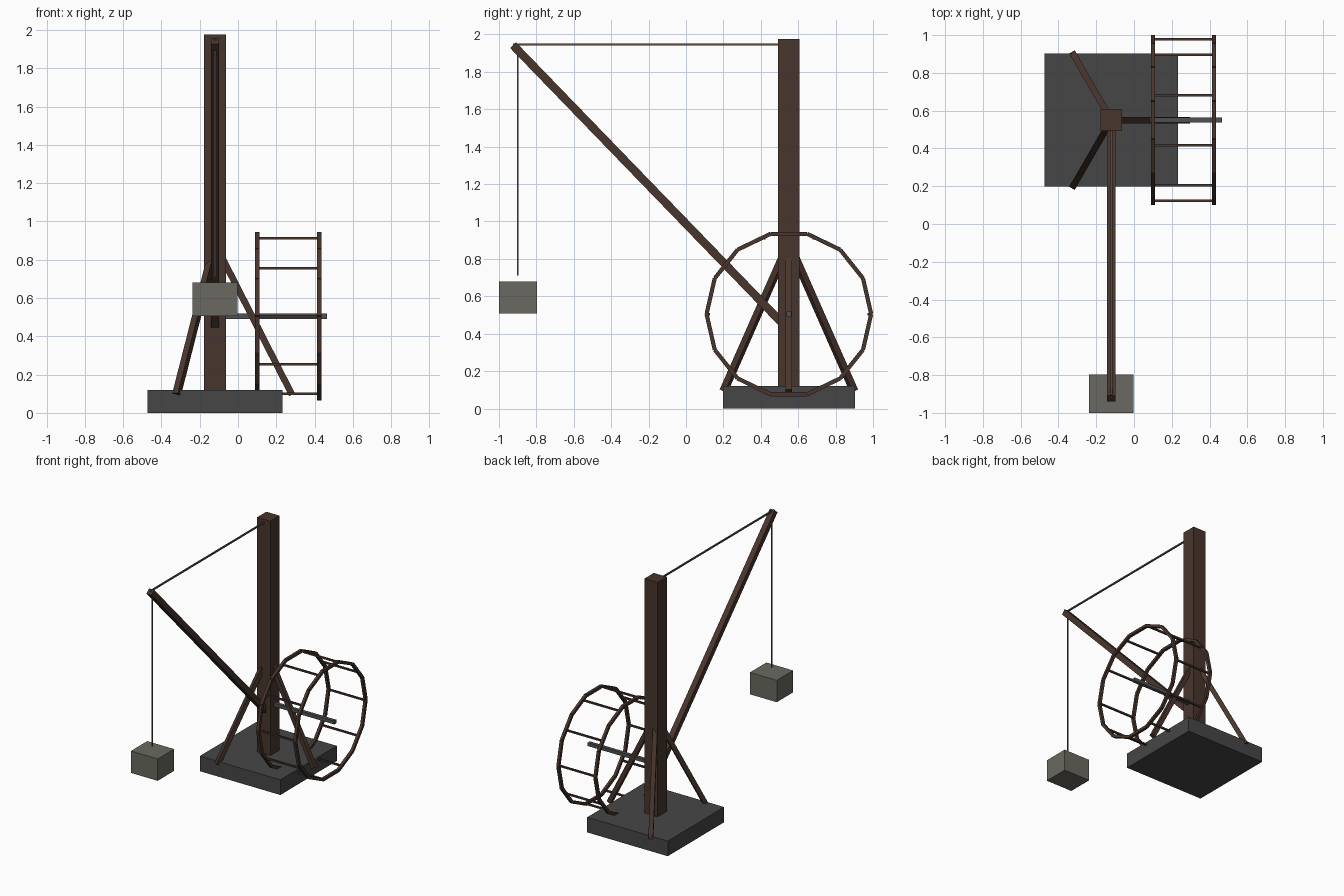
import bpy, bmesh, math
from mathutils import Vector, Matrix

if "Cube" in bpy.data.objects:
    bpy.data.objects.remove(bpy.data.objects["Cube"])


def material(name, rgb):
    m = bpy.data.materials.new(name)
    m.diffuse_color = (*rgb, 1)
    m.use_nodes = True
    m.node_tree.nodes["Principled BSDF"].inputs["Base Color"].default_value = m.diffuse_color
    return m


WOOD = material("dark wood", (0.065, 0.036, 0.026))
STONE = material("dark stone", (0.061, 0.061, 0.061))
BLOCK = material("pale stone", (0.144, 0.141, 0.119))
ROPE = material("rope", (0.105, 0.078, 0.048))
IRON = material("iron", (0.074, 0.082, 0.087))


def bars(name, mat, segments, width, depth=None):
    """Square bars between pairs of points, joined in one object."""
    depth = depth or width
    bm = bmesh.new()
    for a, b in segments:
        a, b = Vector(a), Vector(b)
        d = (b - a).normalized()
        up = Vector((0, 0, 1)) if abs(d.z) < 0.999 else Vector((0, 1, 0))
        side = d.cross(up).normalized()
        top = side.cross(d)
        rot = Matrix((side, top, d)).transposed().to_4x4()
        scale = Matrix.Diagonal((width, depth, (b - a).length, 1))
        bmesh.ops.create_cube(bm, size=1, matrix=Matrix.Translation((a + b) / 2) @ rot @ scale)
    me = bpy.data.meshes.new(name)
    bm.to_mesh(me)
    bm.free()
    me.materials.append(mat)
    ob = bpy.data.objects.new(name, me)
    bpy.context.collection.objects.link(ob)
    return ob


PX, PY = -0.12, 0.55      # post position
HZ = 0.505                # wheel hub height

# Base slab, mast and hanging block
bars("base", STONE, [((PX, PY, 0), (PX, PY, 0.12))], 0.705)
bars("mast", WOOD, [((PX, PY, 0.1), (PX, PY, 1.975))], 0.115)
bars("load_block", BLOCK, [((PX, -0.898, 0.507), (PX, -0.898, 0.68))], 0.235, 0.205)

# Boom and ropes
bars("boom", WOOD, [((PX, -0.925, 1.943), (PX, 0.52, 0.45))], 0.044)
bars("stay_rope", ROPE, [((PX, -0.925, 1.947), (PX, PY, 1.947))], 0.011)
bars("load_rope", ROPE, [((PX, -0.9, 0.71), (PX, -0.9, 1.93))], 0.009)

# Three struts around the mast
struts = []
for k in range(3):
    a = math.radians(120 * k)
    c, s = math.cos(a), math.sin(a)
    struts.append(((PX + 0.03 * c, PY + 0.03 * s, 0.825),
                   (PX + 0.402 * c, PY + 0.402 * s, 0.095)))
bars("struts", WOOD, struts, 0.034)

# Tread wheel: two fourteen-sided rims joined by ten rungs
N, R = 14, 0.44
rims = (0.1, 0.424)


def on_wheel(x, r, angle):
    return (x, PY + r * math.cos(angle), HZ + r * math.sin(angle))


step = 2 * math.pi / N
for name, x in zip(("inner_rim", "outer_rim"), rims):
    bars(name, WOOD, [(on_wheel(x, R, i * step), on_wheel(x, R, (i + 1) * step))
                      for i in range(N)], 0.022)
bars("rungs", WOOD, [(on_wheel(rims[0], 0.427, i * math.pi / 5),
                      on_wheel(rims[1], 0.427, i * math.pi / 5))
                     for i in range(10)], 0.013)

# Axle
bars("axle", IRON, [((PX, PY, HZ), (0.466, PY, HZ))], 0.027)
